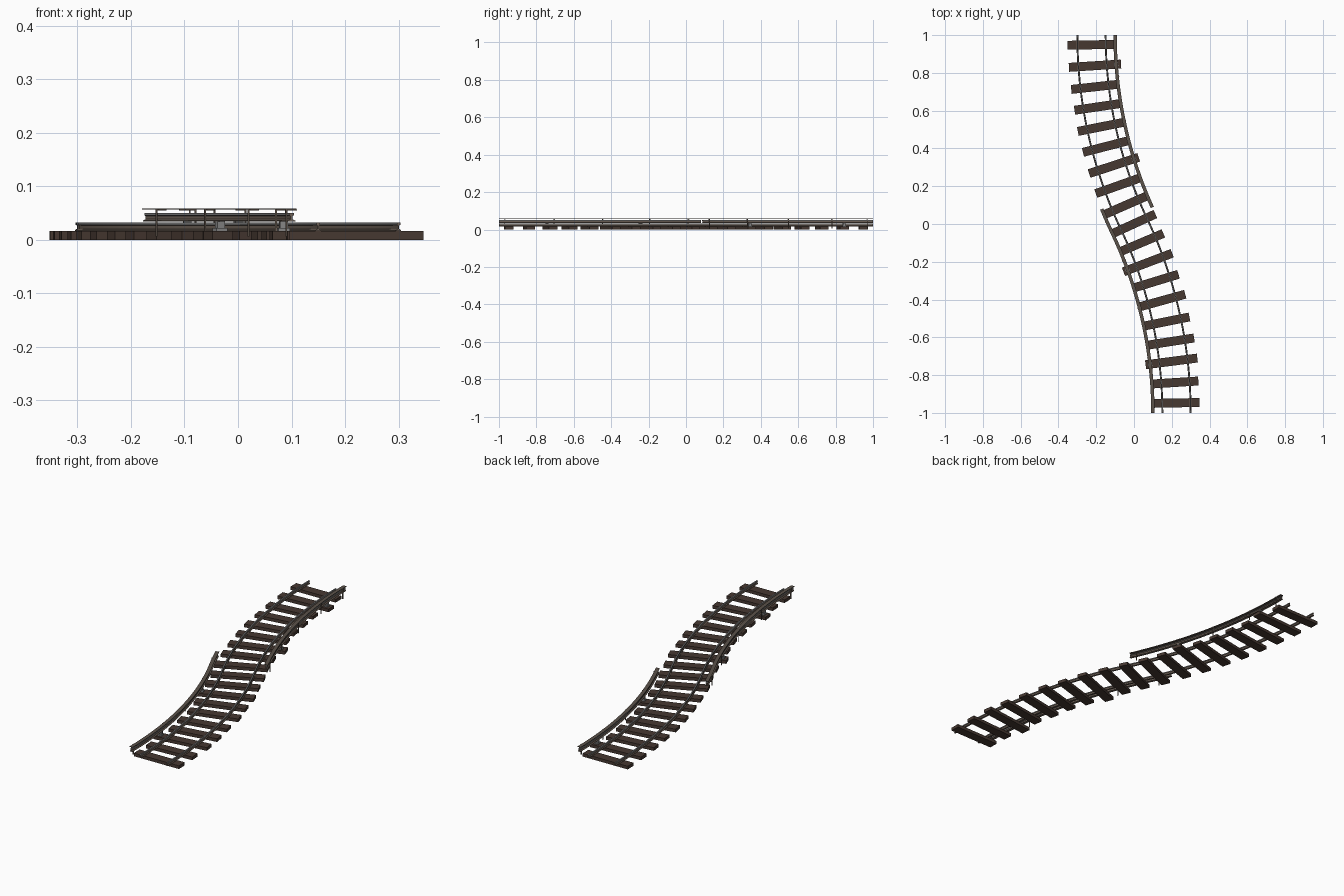
import bpy, bmesh, math, random
from mathutils import Vector

if "Cube" in bpy.data.objects:
    bpy.data.objects.remove(bpy.data.objects["Cube"])

random.seed(4)
R = (1 + 0.225 ** 2) / (2 * 0.225)      # radius of both bends
L = R * math.asin(1 / R)                # half length of the S curve


def material(name, c):
    m = bpy.data.materials.new(name)
    m.diffuse_color = (*c, 1)
    m.use_nodes = True
    m.node_tree.nodes["Principled BSDF"].inputs["Base Color"].default_value = m.diffuse_color
    return m


TIE = material("dark timber", (0.062, 0.040, 0.031))
RUST = material("rusty steel", (0.155, 0.120, 0.095))
STEEL = material("worn steel", (0.21, 0.21, 0.21))
COVER = material("weathered cover", (0.105, 0.085, 0.068))
GREY = material("insulator grey", (0.25, 0.25, 0.25))


def frame(s):
    """Centre point and right-hand direction at distance s along the track."""
    g = 1 if s >= 0 else -1
    a = (L - abs(s)) / R
    p = Vector((-g * (0.225 - R * (1 - math.cos(a))), g * (1 - R * math.sin(a)), 0))
    return p, Vector((math.cos(a), math.sin(a), 0)), a


def finish(name, bm, mats):
    bmesh.ops.recalc_face_normals(bm, faces=bm.faces)
    me = bpy.data.meshes.new(name)
    bm.to_mesh(me)
    bm.free()
    for m in mats:
        me.materials.append(m)
    ob = bpy.data.objects.new(name, me)
    bpy.context.collection.objects.link(ob)
    return ob


def sweep(name, profile, offset, s0, s1, mats, shiny_z=None):
    """Sweep a closed (side, height) profile along the curve."""
    n = max(2, round((s1 - s0) / 0.04))
    bm = bmesh.new()
    rings = []
    for i in range(n + 1):
        p, r, a = frame(s0 + (s1 - s0) * i / n)
        rings.append([bm.verts.new(p + r * (offset + u) + Vector((0, 0, z))) for u, z in profile])
    k = len(profile)
    for a, b in zip(rings, rings[1:]):
        for j in range(k):
            bm.faces.new((a[j], a[(j + 1) % k], b[(j + 1) % k], b[j]))
    bm.faces.new(rings[0])
    bm.faces.new(rings[-1])
    if shiny_z is not None:
        for f in bm.faces:
            if all(v.co.z > shiny_z for v in f.verts):
                f.material_index = 1
    return finish(name, bm, mats)


def block(name, s, offset, size, z0, mat, turn=0.0):
    """Box standing across the track at distance s."""
    p, r, a = frame(s)
    bm = bmesh.new()
    bmesh.ops.create_cube(bm, size=1)
    for v in bm.verts:
        v.co = Vector((v.co.x * size[0], v.co.y * size[1], (v.co.z + 0.5) * size[2]))
    ob = finish(name, bm, [mat])
    ob.location = p + r * offset + Vector((0, 0, z0))
    ob.rotation_euler.z = a + turn
    return ob


def rail_profile(z0, h, foot, web, head):
    half = [(foot, z0), (foot, z0 + h * 0.12), (web, z0 + h * 0.28), (web, z0 + h * 0.66),
            (head, z0 + h * 0.74), (head, z0 + h)]
    return half + [(-u, z) for u, z in reversed(half)]


# Wooden ties, every fifth one longer to carry the third rail
step = 2 * L / 19
for i in range(19):
    s = -L + step * (i + 0.5)
    extra = 0.026 if i % 5 == 2 else 0
    side = -1 if i < 9 else 1
    block(f"tie_{i + 1}", s + random.uniform(-0.003, 0.003),
          side * extra / 2 + random.uniform(-0.004, 0.004),
          (0.25 + extra, 0.047, 0.016), 0, TIE, random.uniform(-0.02, 0.02))
    # Insulator under the third rail
    if extra:
        block(f"insulator_base_{i + 1}", s, side * 0.125, (0.022, 0.022, 0.006), 0.016, GREY)
        block(f"insulator_{i + 1}", s, side * 0.125, (0.015, 0.015, 0.012), 0.022, GREY)

# Running rails with worn heads
for name, off in (("left_rail", -0.075), ("right_rail", 0.075)):
    sweep(name, rail_profile(0.016, 0.016, 0.005, 0.0013, 0.0032), off, -L, L, [RUST, STEEL], 0.027)

# Third rails on the outside of each bend, with cover boards and posts
for name, side, s0, s1, posts in (
        ("front", -1, -L, 0.137, (-1.0, -0.72, -0.44, -0.16, 0.07)),
        ("back", 1, 0.04, L, (0.08, 0.31, 0.55, 0.8, 1.0))):
    off = side * 0.125
    sweep(name + "_third_rail", rail_profile(0.034, 0.016, 0.007, 0.002, 0.0045), off, s0, s1,
          [RUST, STEEL], 0.045)
    sweep(name + "_cover_board", [(-0.009, 0.0562), (0.009, 0.0562), (0.009, 0.0586), (-0.009, 0.0586)],
          off, s0, s1, [COVER])
    for j, s in enumerate(posts):
        block(f"{name}_cover_post_{j + 1}", s, off + side * 0.0095, (0.003, 0.004, 0.052), 0.006, RUST)
        block(f"{name}_cover_arm_{j + 1}", s, off, (0.02, 0.004, 0.002), 0.0545, RUST)
